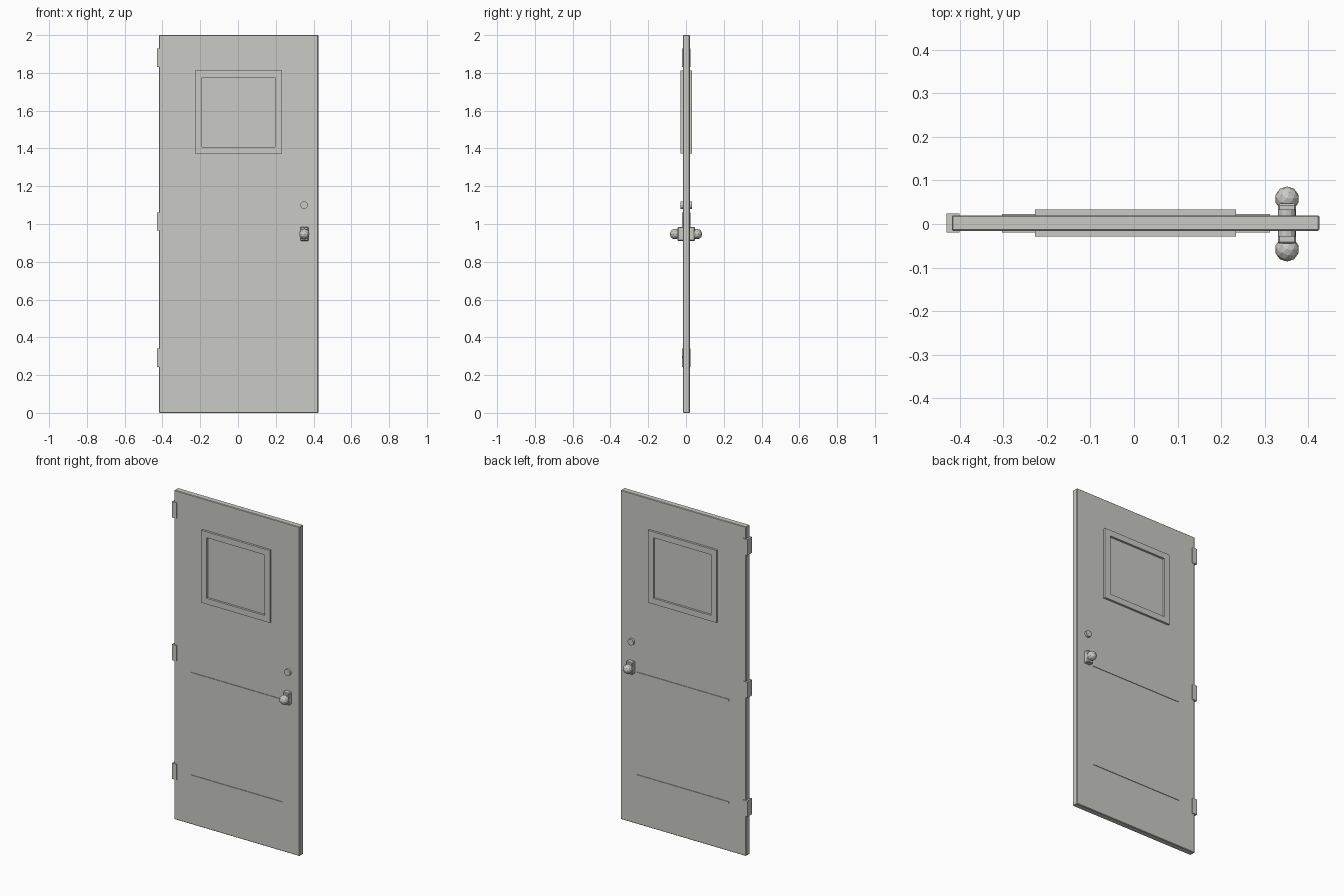
import bpy
import bmesh
from math import pi
from mathutils import Matrix, Vector

cube = bpy.data.objects.get("Cube")
if cube:
    bpy.data.objects.remove(cube, do_unlink=True)

# One painted-metal colour for the whole door
paint = bpy.data.materials.new("light grey paint")
paint.use_nodes = True
colour = (0.59, 0.59, 0.56, 1.0)
paint.diffuse_color = colour
paint.node_tree.nodes["Principled BSDF"].inputs["Base Color"].default_value = colour

MID_Y = 0.002  # centre plane of the door slab


def finish(name, bm):
    mesh = bpy.data.meshes.new(name)
    bm.to_mesh(mesh)
    bm.free()
    mesh.materials.append(paint)
    obj = bpy.data.objects.new(name, mesh)
    bpy.context.collection.objects.link(obj)
    return obj


def box(name, x, y, z, bevel=0.0):
    """Box from (min, max) pairs, with optional chamfered edges."""
    lo, hi = (Vector(p) for p in zip(x, y, z))
    bm = bmesh.new()
    bmesh.ops.create_cube(bm, size=1, matrix=Matrix.Translation((lo + hi) / 2)
                          @ Matrix.Diagonal((*(hi - lo), 1)))
    if bevel:
        bmesh.ops.bevel(bm, geom=bm.edges[:], offset=bevel, segments=1,
                        affect='EDGES', profile=0.5)
    return finish(name, bm)


def window_frame(name, outer, inner, y):
    """Rectangular ring, each rectangle given as x0, x1, z0, z1."""
    bm = bmesh.new()
    loops = []
    for depth in y:
        for x0, x1, z0, z1 in (outer, inner):
            loops.append([bm.verts.new((px, depth, pz)) for px, pz in
                          ((x0, z0), (x1, z0), (x1, z1), (x0, z1))])
    front_out, front_in, back_out, back_in = loops
    for a, b in ((front_out, front_in), (front_in, back_in),
                 (back_in, back_out), (back_out, front_out)):
        for i in range(4):
            j = (i + 1) % 4
            bm.faces.new((a[i], a[j], b[j], b[i]))
    bmesh.ops.recalc_face_normals(bm, faces=bm.faces)
    return finish(name, bm)


# Slab
box("door_slab", (-0.418, 0.425), (MID_Y - 0.018, MID_Y + 0.018), (0, 2), 0.003)

# Window surround, standing proud on both faces
window_frame("window_frame", (-0.227, 0.234, 1.372, 1.812),
             (-0.191, 0.197, 1.408, 1.776), (MID_Y - 0.031, MID_Y + 0.031))

# Thin horizontal ribs on both faces
for label, z in (("lower", 0.295), ("upper", 0.918)):
    box(label + "_rib", (-0.303, 0.312), (MID_Y - 0.0215, MID_Y + 0.0215),
        (z - 0.006, z + 0.006))

# Hinges wrapped around the edge
for label, z in (("bottom", 0.292), ("middle", 1.013), ("top", 1.88)):
    box(label + "_hinge", (-0.43, -0.4), (MID_Y - 0.022, MID_Y + 0.022),
        (z - 0.048, z + 0.048))

# Lock cylinder through the slab
bm = bmesh.new()
bmesh.ops.create_cone(bm, cap_ends=True, segments=12, radius1=0.02, radius2=0.02,
                      depth=0.062, matrix=Matrix.Translation((0.35, MID_Y, 1.1))
                      @ Matrix.Rotation(pi / 2, 4, 'X'))
finish("lock_cylinder", bm)

# Handle block and a faceted knob on each side
box("handle_block", (0.33, 0.372), (-0.045, 0.047), (0.91, 0.985), 0.004)
for label, side in (("front", -1), ("back", 1)):
    bm = bmesh.new()
    bmesh.ops.create_icosphere(bm, subdivisions=2, radius=0.028,
                               matrix=Matrix.Translation((0.351, side * 0.058, 0.947)))
    finish(label + "_knob", bm)
